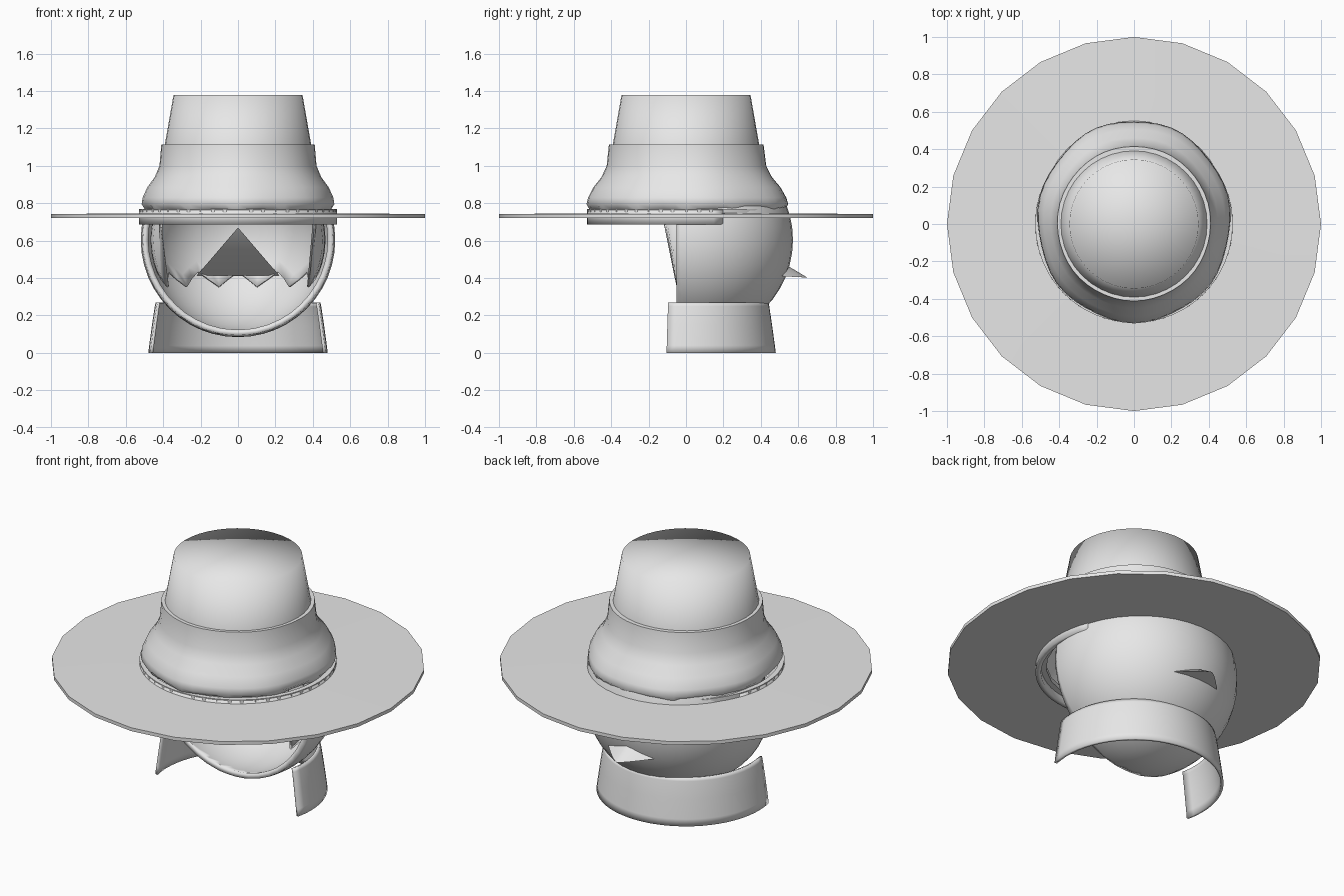
import bpy, bmesh, math
from math import sin, cos, pi, radians, sqrt

if "Cube" in bpy.data.objects:
    bpy.data.objects.remove(bpy.data.objects["Cube"], do_unlink=True)

GREY = (0.8, 0.8, 0.8, 1)
mat = bpy.data.materials.new("plain grey")
mat.use_nodes = True
mat.diffuse_color = GREY
mat.node_tree.nodes["Principled BSDF"].inputs["Base Color"].default_value = GREY


def finish(name, bm, thickness=0, smooth=40):
    """Turn a bmesh into a shaded object, optionally as a thick shell."""
    bmesh.ops.remove_doubles(bm, verts=bm.verts, dist=0.0005)
    bmesh.ops.recalc_face_normals(bm, faces=bm.faces)
    mesh = bpy.data.meshes.new(name)
    bm.to_mesh(mesh)
    bm.free()
    mesh.materials.append(mat)
    ob = bpy.data.objects.new(name, mesh)
    bpy.context.collection.objects.link(ob)
    if thickness:
        mod = ob.modifiers.new("thickness", "SOLIDIFY")
        mod.thickness = thickness
        mod.offset = -1
    bpy.ops.object.select_all(action="DESELECT")
    ob.select_set(True)
    bpy.context.view_layer.objects.active = ob
    bpy.ops.object.shade_smooth_by_angle(angle=radians(smooth))
    return ob


def sheet(name, point, columns, rows, start=0, end=2 * pi, thickness=0, smooth=40):
    """Surface from point(angle, row, column); angle 0 is +x, 90 degrees is +y."""
    bm = bmesh.new()
    grid = []
    for i in range(columns + 1):
        a = start + (end - start) * i / columns
        grid.append([bm.verts.new(point(a, j, i)) for j in range(rows)])
    for left, right in zip(grid, grid[1:]):
        for j in range(rows - 1):
            bm.faces.new((left[j], right[j], right[j + 1], left[j + 1]))
    bmesh.ops.dissolve_degenerate(bm, edges=bm.edges, dist=0.0001)
    return finish(name, bm, thickness, smooth)


def lathe(name, profile, columns, start=0, end=2 * pi, cy=0, stretch=1, **kw):
    def point(a, j, i):
        r, z = profile[j]
        return (r * cos(a), cy + r * stretch * sin(a), z)
    return sheet(name, point, columns, len(profile), start, end, **kw)


# Hat crown with a closed top
lathe("hat_crown", [(0.405, 1.06), (0.392, 1.11), (0.345, 1.378), (0, 1.378)],
      40, smooth=100)

# Soft, bulging lower crown with a ragged hem
bulge = [(0.39, 1.115), (0.41, 1.115), (0.42, 1.0), (0.445, 0.94),
         (0.485, 0.885), (0.51, 0.83), (0.515, 0.795), (0.49, 0.77)]


def hem_point(a, j, i):
    r, z = bulge[j]
    t = j / (len(bulge) - 1)
    r += 0.006 * t * sin(7 * a)
    if j == len(bulge) - 1:
        z -= 0.018 * (i % 4 == 0)
    return (r * cos(a), 0.015 * t + r * (1 + 0.055 * t) * sin(a), z)


sheet("hat_lower_crown", hem_point, 48, len(bulge), smooth=60)

# Wide flat brim with a thin rim
lathe("hat_brim", [(0.47, 0.722), (1, 0.722), (1, 0.742), (0.47, 0.747), (0.47, 0.722)], 24)

# Band seated through the brim, lower around the front
lathe("hat_band", [(0.528, 0.747), (0.528, 0.77), (0.5, 0.77)], 48)
lathe("front_band", [(0.528, 0.685), (0.528, 0.765)], 40,
      start=radians(158), end=radians(382), thickness=0.03)

# Hollow head shell: a sphere sliced open at the front
bm = bmesh.new()
bmesh.ops.create_uvsphere(bm, u_segments=40, v_segments=24, radius=0.52)
bmesh.ops.translate(bm, verts=bm.verts, vec=(0, 0.052, 0.604))
bmesh.ops.bisect_plane(bm, geom=bm.verts[:] + bm.edges[:] + bm.faces[:],
                       plane_co=(0, -0.05, 0), plane_no=(0, -1, 0), clear_outer=True)
finish("head_shell", bm, thickness=0.03)

# Hair lining the shell, ragged below and open over the face
HAIR_R, HAIR_ROWS = 0.468, 12


def hair_point(a, j, i):
    teeth = (0.43, 0.39, 0.35, 0.39)
    low = 0.71 if sin(a) < -0.36 else teeth[i % 4]
    z = low + (0.604 + HAIR_R - low) * j / (HAIR_ROWS - 1)
    r = sqrt(max(0, HAIR_R ** 2 - (z - 0.604) ** 2))
    return (r * cos(a), 0.052 + r * sin(a), z)


sheet("hair", hair_point, 48, HAIR_ROWS, thickness=0.012)

# Pointed wedge inside the head, its tip poking out behind
bm = bmesh.new()
apex = bm.verts.new((0, 0.2, 0.67))
STEPS = 12
base = []
for k in range(STEPS + 1):
    t = 2 * k / STEPS - 1
    base.append(bm.verts.new((0.22 * t, 0.43 + 0.22 * (1 - abs(t) ** 1.2), 0.402 + 0.012 * abs(t))))
for p, q in zip(base, base[1:]):
    bm.faces.new((apex, p, q))
bm.faces.new((apex, base[-1], base[0]))
bm.faces.new(base)
finish("wedge", bm, smooth=50)

# Neck collar wrapping around the back, open at the front
collar = [(0.48, 0), (0.475, 0.04), (0.46, 0.15), (0.445, 0.25), (0.44, 0.27)]


def collar_point(a, j, i):
    r, z = collar[j]
    return (r * cos(a), r * sin(a), z)


sheet("collar", collar_point, 36, len(collar), radians(-12.5), radians(192.5), thickness=0.015)
